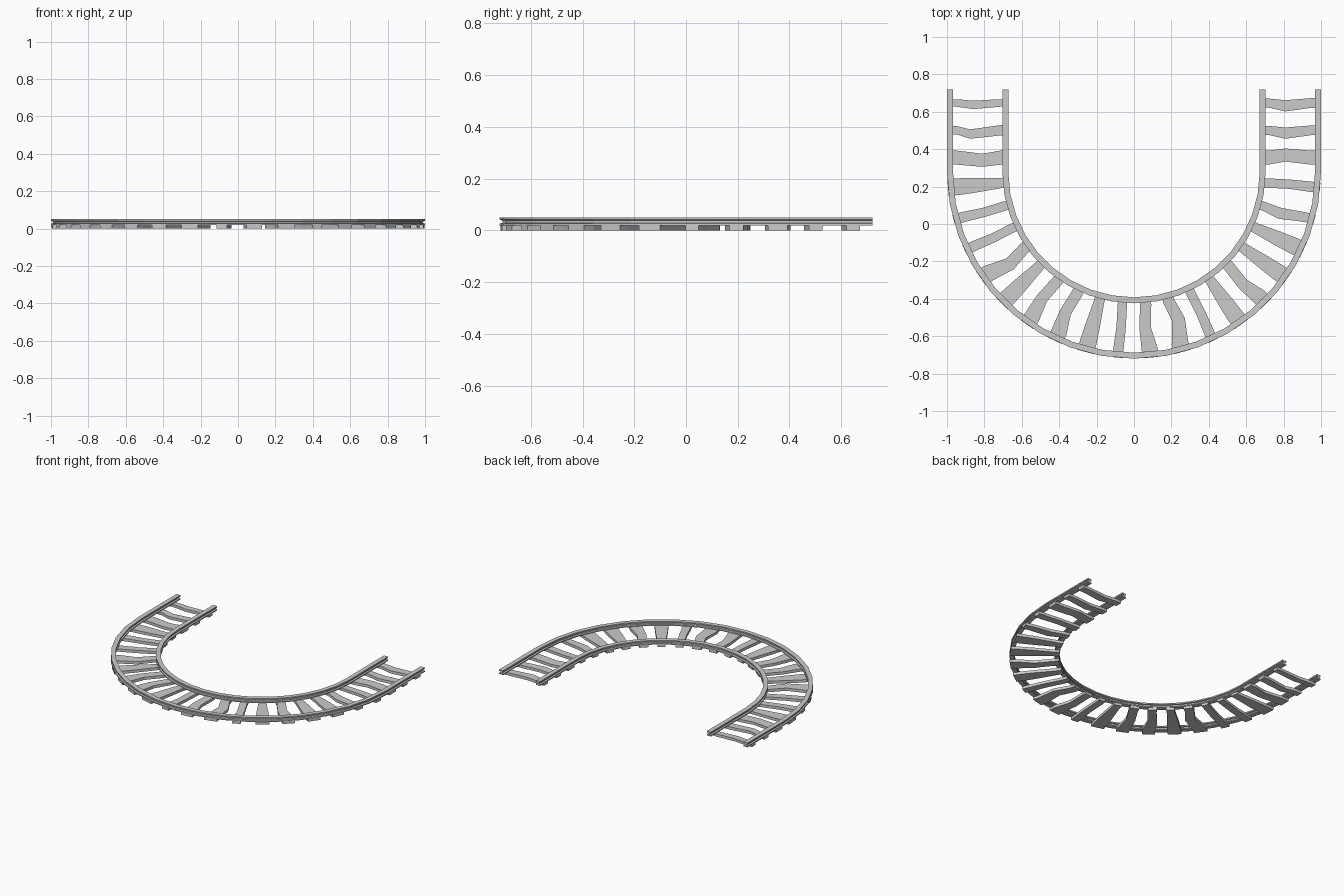
import bpy, bmesh, math

if "Cube" in bpy.data.objects:
    bpy.data.objects.remove(bpy.data.objects["Cube"])

CY = 0.28        # centre of the bend
END = 0.72       # open ends of the track
SEG = 18         # facets in the half-circle
R_OUT, R_IN = 0.984, 0.688
R_MID = (R_OUT + R_IN) / 2


def make_object(name, bm):
    bmesh.ops.recalc_face_normals(bm, faces=bm.faces)
    me = bpy.data.meshes.new(name)
    bm.to_mesh(me)
    bm.free()
    ob = bpy.data.objects.new(name, me)
    bpy.context.collection.objects.link(ob)
    return ob


def loft(bm, rings):
    rows = [[bm.verts.new(p) for p in ring] for ring in rings]
    n = len(rows[0])
    for a, b in zip(rows, rows[1:]):
        for i in range(n):
            j = (i + 1) % n
            bm.faces.new((a[i], a[j], b[j], b[i]))
    bm.faces.new(rows[0])
    bm.faces.new(rows[-1][::-1])


# Rail cross-section: foot, narrow web, head
half = [(0.016, 0.018), (0.016, 0.026), (0.006, 0.029),
        (0.006, 0.038), (0.016, 0.041), (0.016, 0.05)]
profile = half + [(-x, z) for x, z in reversed(half)]


def rail(name, r):
    rings = [[(-r - x, END, z) for x, z in profile]]
    for i in range(SEG + 1):
        a = math.pi + math.pi * i / SEG
        rings.append([((r + x) * math.cos(a), CY + (r + x) * math.sin(a), z)
                      for x, z in profile])
    rings.append([(r + x, END, z) for x, z in profile])
    bm = bmesh.new()
    loft(bm, rings)
    make_object(name, bm)


rail("outer_rail", R_OUT)
rail("inner_rail", R_IN)

# Crooked plank shapes: outer, middle, inner width, middle shift, kink position
kinds = {
    "A": (0.040, 0.045, 0.040, 0.010, 0.40),
    "B": (0.045, 0.050, 0.055, 0.020, 0.32),
    "C": (0.075, 0.070, 0.075, 0.014, 0.62),
    "D": (0.090, 0.080, 0.055, 0.000, 0.40),
    "E": (0.055, 0.050, 0.050, 0.004, 0.50),
    "F": (0.090, 0.070, 0.062, 0.025, 0.55),
    "G": (0.085, 0.062, 0.060, -0.014, 0.50),
    "H": (0.052, 0.060, 0.048, -0.015, 0.62),
}
order = "ABCDEEFDGGDEGFEDGDDHECHH"


def place(s):
    """Point on the track middle, outward direction and forward direction."""
    straight, arc = END - CY, math.pi * R_MID
    if s < straight:
        return (-R_MID, END - s), (-1, 0), (0, -1)
    if s > straight + arc:
        return (R_MID, CY + s - straight - arc), (1, 0), (0, 1)
    a = math.pi + (s - straight) / R_MID
    c, n = math.cos(a), math.sin(a)
    return (R_MID * c, CY + R_MID * n), (c, n), (-n, c)


# Wooden sleepers evenly spaced along the track
total = 2 * (END - CY) + math.pi * R_MID
for k, kind in enumerate(order):
    p, out, fwd = place(total * (k + 0.5) / len(order))
    wo, wm, wi, shift, t = kinds[kind]
    stations = [(0.162, wo, 0), (0.11, wo, 0), (0.11 - 0.22 * t, wm, shift),
                (-0.12, wi, 0), (-0.162, wi, 0)]
    rings = []
    for d, w, off in stations:
        rings.append([(p[0] + out[0] * d + fwd[0] * (off + e * w / 2),
                       p[1] + out[1] * d + fwd[1] * (off + e * w / 2), z)
                      for e, z in ((-1, 0), (1, 0), (1, 0.02), (-1, 0.02))])
    bm = bmesh.new()
    loft(bm, rings)
    make_object(f"sleeper_{k + 1}", bm)
